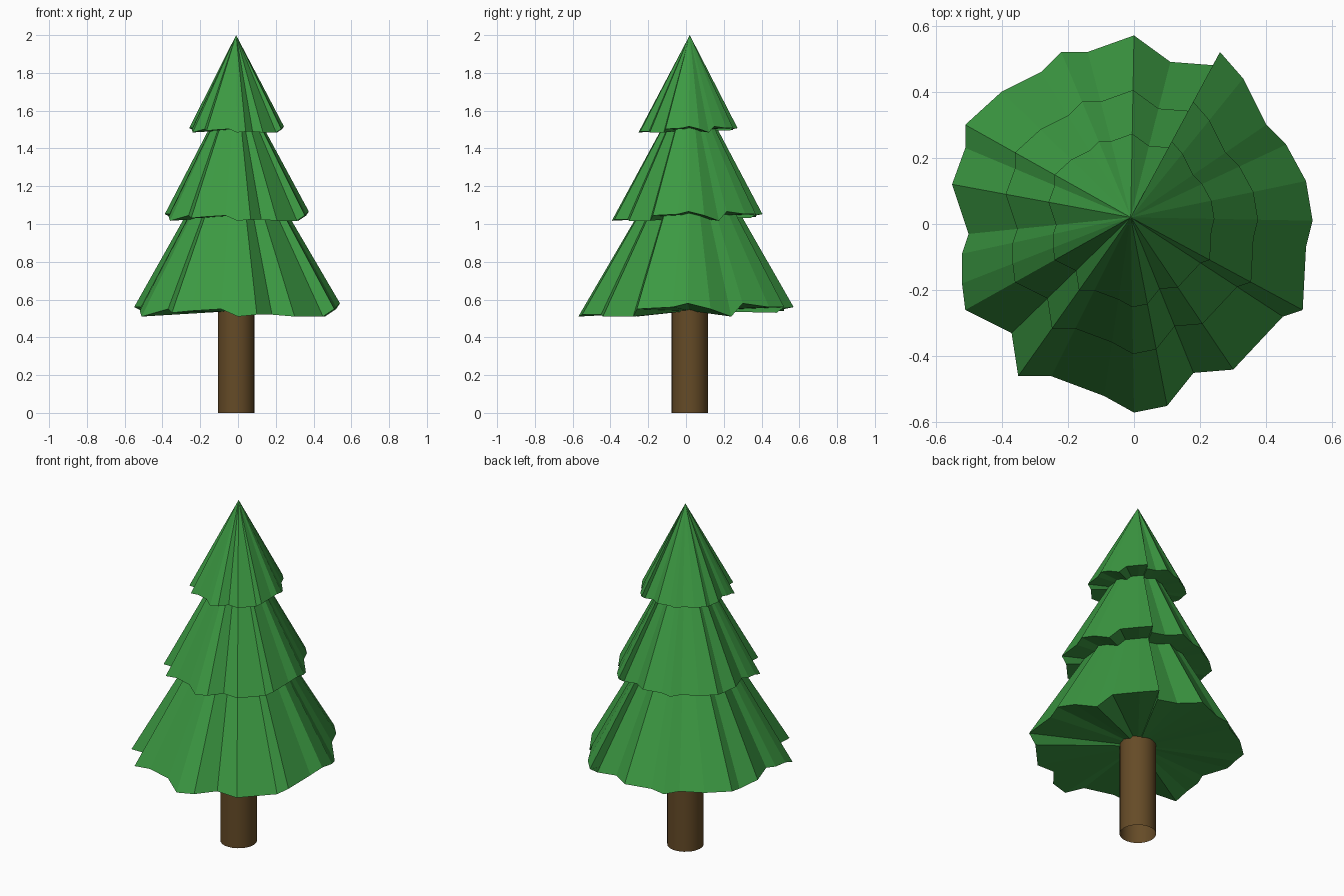
import bpy
import bmesh
import math
from mathutils import Vector

if "Cube" in bpy.data.objects:
    bpy.data.objects.remove(bpy.data.objects["Cube"])

AXIS = Vector((-0.01, 0.02, 0))


def make_material(name, colour):
    material = bpy.data.materials.new(name)
    material.use_nodes = True
    material.diffuse_color = colour
    shader = material.node_tree.nodes["Principled BSDF"]
    shader.inputs["Base Color"].default_value = colour
    shader.inputs["Roughness"].default_value = 0.9
    return material


def make_object(name, bm, material):
    bmesh.ops.recalc_face_normals(bm, faces=bm.faces)
    mesh = bpy.data.meshes.new(name)
    bm.to_mesh(mesh)
    bm.free()
    mesh.materials.append(material)
    obj = bpy.data.objects.new(name, mesh)
    bpy.context.collection.objects.link(obj)
    return obj


foliage_green = make_material("foliage green", (0.045, 0.32, 0.055, 1))
bark_brown = make_material("bark brown", (0.13, 0.07, 0.02, 1))

# Ragged hem shared by every tier: x, y and lift, in hundredths
HEM = [
    (0, 57, 6), (11, 49, 5), (24, 48, 3), (26, 52, 6), (33, 44, 6),
    (40, 30, 8), (46, 24, 1), (52, 13, 5), (54, 1, 8), (52, -7, 6),
    (51, -26, 5), (45, -28, 1), (30, -44, 1), (18, -45, 2), (10, -55, 2),
    (0, -57, 1), (-9, -52, 5), (-25, -46, 4), (-35, -46, 3), (-37, -33, 5),
    (-51, -26, 1), (-52, -18, 4), (-52, -9, 5), (-50, -3, 6), (-55, 12, 6),
    (-51, 23, 4), (-51, 30, 5), (-40, 40, 5), (-28, 46, 5), (-22, 52, 4),
    (-14, 52, 5),
]


def foliage_tier(name, base, tip, scale):
    """Pleated cone with a ragged hem and a closed underside."""
    bm = bmesh.new()
    apex = bm.verts.new(AXIS + Vector((0, 0, tip)))
    under = bm.verts.new(AXIS + Vector((0, 0, base + 0.04 * scale)))
    rim = []
    for x, y, lift in HEM:
        offset = (Vector((x, y, lift)) / 100 - AXIS) * scale
        rim.append(bm.verts.new(AXIS + offset + Vector((0, 0, base))))
    for a, b in zip(rim, rim[1:] + rim[:1]):
        bm.faces.new((apex, a, b))
        bm.faces.new((under, b, a))
    return make_object(name, bm, foliage_green)


foliage_tier("lower_foliage", 0.5, 1.52, 1)
foliage_tier("middle_foliage", 1.01, 1.78, 0.7)
foliage_tier("upper_foliage", 1.48, 2.0, 0.46)

# Trunk: smooth round tube, open at the foot
bm = bmesh.new()
bmesh.ops.create_cone(bm, segments=24, radius1=0.097, radius2=0.097,
                      depth=0.56, cap_ends=False)
bmesh.ops.translate(bm, verts=bm.verts, vec=AXIS + Vector((0, 0, 0.28)))
trunk = make_object("trunk", bm, bark_brown)
bpy.ops.object.select_all(action="DESELECT")
trunk.select_set(True)
bpy.context.view_layer.objects.active = trunk
bpy.ops.object.shade_smooth_by_angle(angle=math.radians(40))
